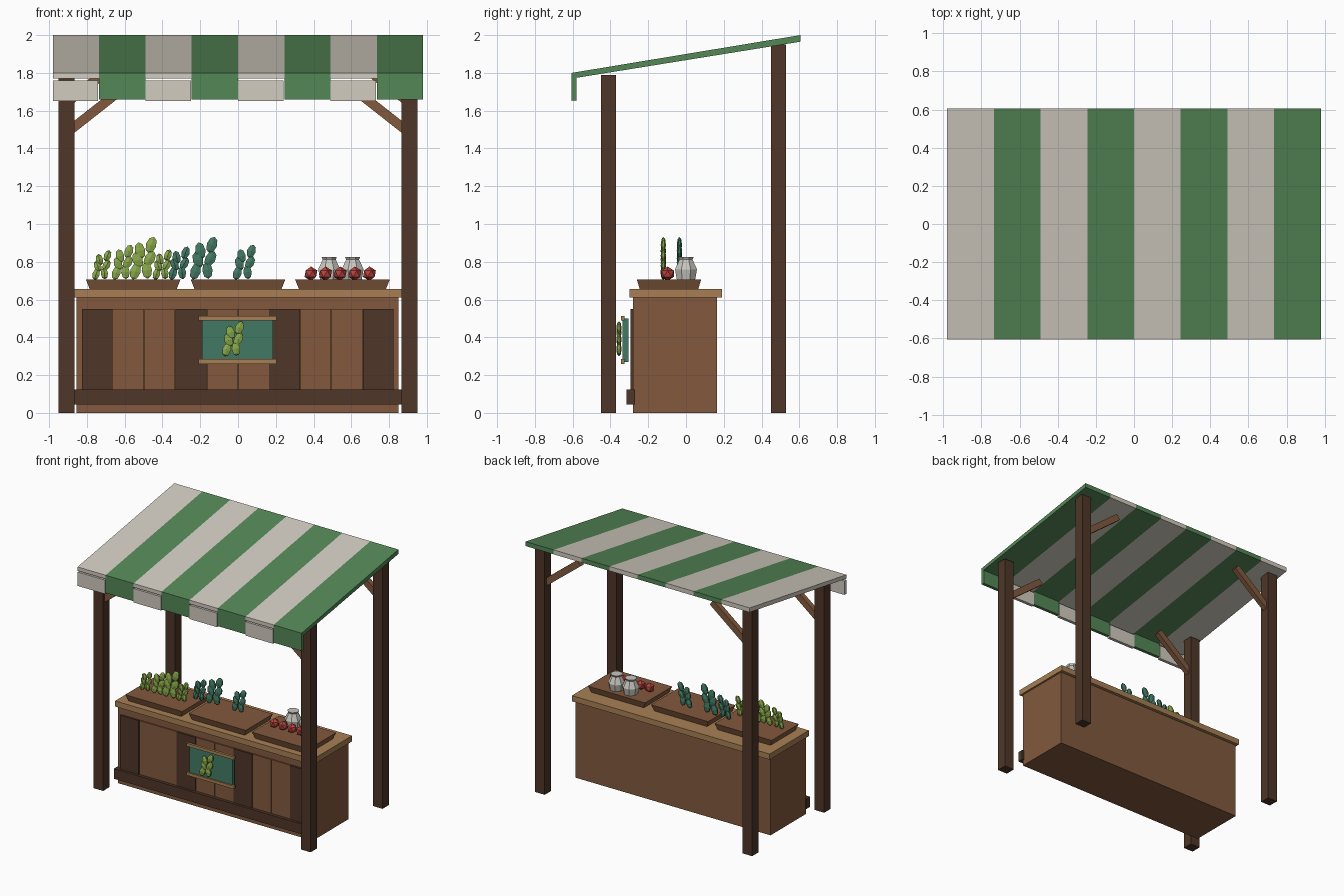
import bpy, bmesh, math
from mathutils import Matrix, Vector

cube = bpy.data.objects.get("Cube")
if cube:
    bpy.data.objects.remove(cube, do_unlink=True)


def srgb(c):
    c /= 255
    return c / 12.92 if c < 0.04 else ((c + 0.055) / 1.055) ** 2.4


def material(name, r, g, b):
    m = bpy.data.materials.new(name)
    m.use_nodes = True
    col = (srgb(r), srgb(g), srgb(b), 1)
    m.diffuse_color = col
    m.node_tree.nodes["Principled BSDF"].inputs["Base Color"].default_value = col
    return m


CREAM = material("cream cloth", 210, 204, 192)
GREEN = material("green cloth", 84, 135, 86)
DARK = material("dark wood", 78, 54, 39)
WOOD = material("brown wood", 130, 89, 61)
TAN = material("tan wood", 168, 127, 84)
TEAL = material("teal", 66, 122, 100)
LEAF = material("light leaf", 138, 170, 74)
RED = material("red fruit", 184, 66, 60)
JAR = material("pale jar", 200, 198, 192)


def finish(name, bm, mat):
    bmesh.ops.recalc_face_normals(bm, faces=bm.faces)
    me = bpy.data.meshes.new(name)
    bm.to_mesh(me)
    bm.free()
    me.materials.append(mat)
    ob = bpy.data.objects.new(name, me)
    bpy.context.collection.objects.link(ob)
    return ob


def box(name, mat, x, y, z):
    """Box from (low, high) ranges on each axis."""
    bm = bmesh.new()
    bmesh.ops.create_cube(bm, size=1)
    for v in bm.verts:
        v.co = [r[0] + (c + 0.5) * (r[1] - r[0]) for c, r in zip(v.co, (x, y, z))]
    return finish(name, bm, mat)


def prism(name, mat, profile, x0, x1):
    """Extrude a (y, z) profile along x."""
    bm = bmesh.new()
    face = bm.faces.new([bm.verts.new((x0, y, z)) for y, z in profile])
    ext = bmesh.ops.extrude_face_region(bm, geom=[face])
    new = [g for g in ext["geom"] if isinstance(g, bmesh.types.BMVert)]
    bmesh.ops.translate(bm, verts=new, vec=(x1 - x0, 0, 0))
    return finish(name, bm, mat)


# Striped awning with hanging flaps
stripe = 0.245
roof = [(-0.605, 1.80), (-0.605, 1.77), (0.605, 1.965), (0.605, 2.0)]
for i in range(8):
    x0 = -0.98 + i * stripe
    x1 = x0 + stripe
    if i % 2:
        prism("awning_stripe", GREEN, roof, x0, x1)
        box("awning_flap", GREEN, (x0, x1), (-0.605, -0.58), (1.66, 1.772))
    else:
        prism("awning_stripe", CREAM, roof, x0, x1)
        box("awning_flap", CREAM, (x0, x1 - 0.005), (-0.605, -0.58), (1.65, 1.76))

# Posts and slanted braces
for side in (-1, 1):
    xs = sorted((side * 0.865, side * 0.95))
    for name, y, top in (("front", -0.41, 1.79), ("back", 0.49, 1.95)):
        box(name + "_post", DARK, xs, (y - 0.04, y + 0.04), (0, top))
        a = Vector((side * 0.885, y, top - 0.29))
        b = Vector((side * 0.58, y, top - 0.05))
        d = b - a
        brace = box(name + "_brace", WOOD, (-d.length / 2, d.length / 2),
                    (-0.02, 0.02), (-0.025, 0.025))
        brace.location = (a + b) / 2
        brace.rotation_euler.y = -math.atan2(d.z, d.x)

# Counter
box("counter_body", WOOD, (-0.855, 0.85), (-0.28, 0.165), (0, 0.61))
box("counter_top", TAN, (-0.865, 0.865), (-0.30, 0.19), (0.61, 0.655))
box("base_rail", DARK, (-0.865, 0.865), (-0.315, -0.27), (0.045, 0.125))
for i in range(10):
    x0 = -0.826 + i * 0.1652
    y0 = -0.295 if i % 3 == 0 else -0.29
    box("front_plank", WOOD if i % 3 else DARK, (x0, x0 + 0.163), (y0, -0.275), (0.12, 0.55))

# Sign board
box("sign_board", TEAL, (-0.19, 0.185), (-0.335, -0.305), (0.27, 0.5))
for z in (0.26, 0.49):
    box("sign_rail", TAN, (-0.21, 0.205), (-0.345, -0.325), (z, z + 0.024))

# Trays, flaring outward to the top
for cx in (-0.555, 0.0, 0.553):
    tray = box("tray", WOOD, (cx - 0.25, cx + 0.25), (-0.26, 0.08), (0.655, 0.705))
    for v in tray.data.vertices:
        if v.co.z < 0.68:
            v.co.x = cx + (v.co.x - cx) * 0.92
            v.co.y = -0.09 + (v.co.y + 0.09) * 0.91

# Plants made of flat faceted leaves: offset x, height, tilt
LEAVES = [(-0.035, 0.04, 0.3), (0.014, 0.045, -0.1), (-0.025, 0.09, -0.3),
          (0.026, 0.095, 0.5), (-0.015, 0.13, -0.2), (0.032, 0.155, 0.35)]


def plant(name, mat, x, y, z, sx, sz):
    bm = bmesh.new()
    for dx, dz, tilt in LEAVES:
        m = (Matrix.Translation((x + dx * sx, y, z + dz * sz))
             @ Matrix.Rotation(tilt, 4, "Y")
             @ Matrix.Diagonal((0.026 * sz, 0.014, 0.037 * sz, 1)))
        bmesh.ops.create_uvsphere(bm, u_segments=6, v_segments=4, radius=1, matrix=m)
    finish(name, bm, mat)


plant("sign_leaves", LEAF, -0.025, -0.355, 0.295, 1, 1)
for x, sx, sz in ((-0.72, 0.9, 0.85), (-0.61, 1.0, 1.0), (-0.5, 1.25, 1.22), (-0.40, 0.9, 0.87)):
    plant("light_plant", LEAF, x, -0.12, 0.7, sx, sz)
for x, sx, sz in ((-0.31, 1.0, 0.95), (-0.18, 1.3, 1.22), (0.035, 1.1, 1.0)):
    plant("teal_plant", TEAL, x, -0.035, 0.7, sx, sz)

# Jars: eight-sided lathe forms
for cx in (0.483, 0.607):
    bm = bmesh.new()
    rings = []
    for r, z in ((0.052, 0.703), (0.063, 0.76), (0.037, 0.812), (0.044, 0.826)):
        angles = [(k + 0.5) * math.tau / 8 for k in range(8)]
        rings.append([bm.verts.new((cx + r * math.cos(a), r * math.sin(a), z)) for a in angles])
    for low, high in zip(rings, rings[1:]):
        for k in range(8):
            j = (k + 1) % 8
            bm.faces.new((low[k], low[j], high[j], high[k]))
    bm.faces.new(rings[0])
    bm.faces.new(rings[-1])
    finish("jar", bm, JAR)

# Row of faceted fruit
for i in range(5):
    bm = bmesh.new()
    m = Matrix.Translation((0.386 + i * 0.0775, -0.097, 0.737))
    bmesh.ops.create_icosphere(bm, subdivisions=1, radius=0.038, matrix=m)
    finish("fruit", bm, RED)
